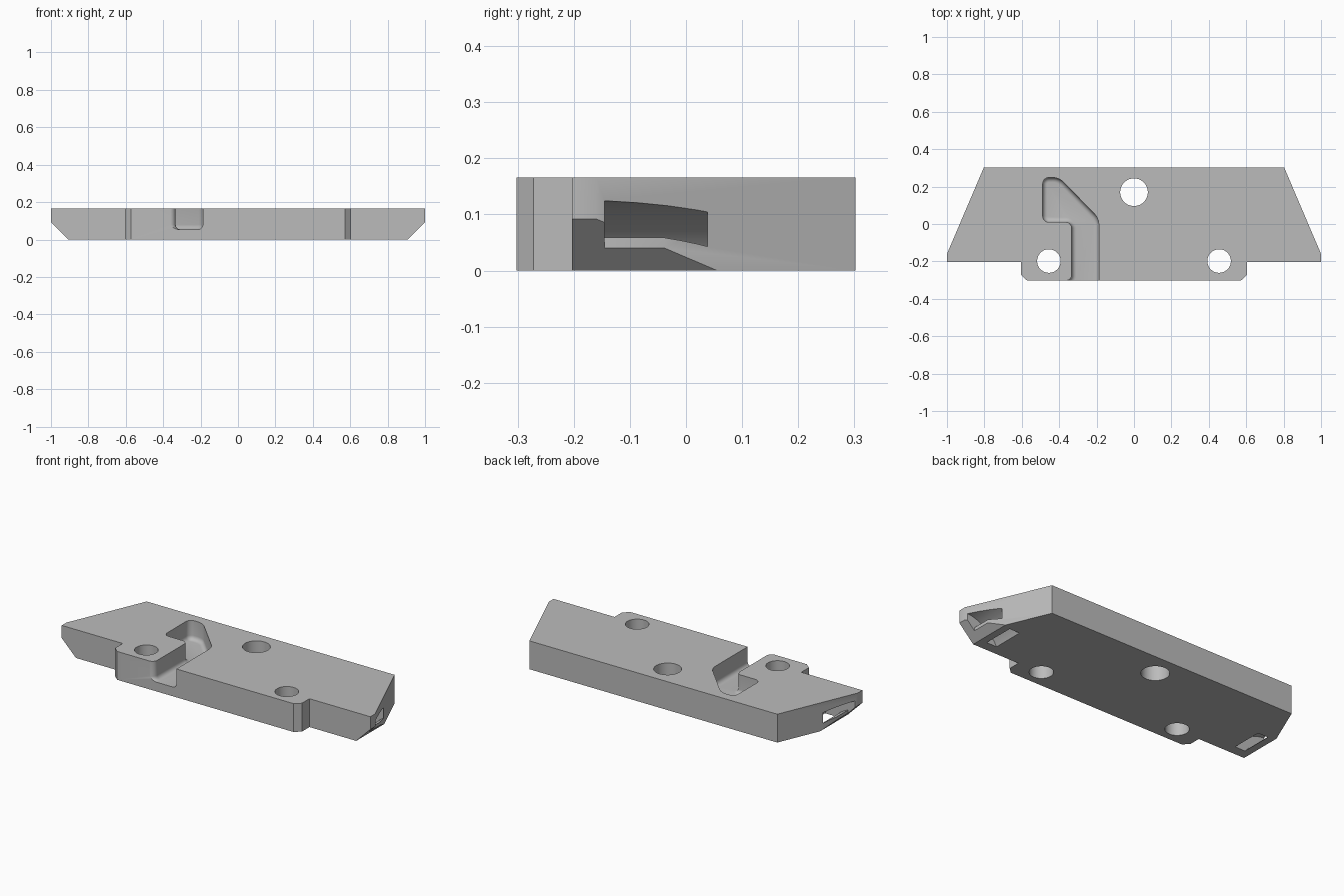
import bpy, bmesh, math
from mathutils import Vector

if "Cube" in bpy.data.objects:
    bpy.data.objects.remove(bpy.data.objects["Cube"], do_unlink=True)

HEIGHT = 0.166

grey = bpy.data.materials.new("plain grey")
grey.use_nodes = True
colour = (0.5, 0.5, 0.5, 1)
grey.diffuse_color = colour
grey.node_tree.nodes["Principled BSDF"].inputs["Base Color"].default_value = colour


def prism(name, points, offset, corner=0, floor=0):
    """Extrude a closed outline along offset, optionally rounding corners and base."""
    bm = bmesh.new()
    base = bm.faces.new([bm.verts.new(p) for p in points])
    new = bmesh.ops.extrude_face_region(bm, geom=[base], use_keep_orig=True)["geom"]
    bmesh.ops.translate(bm, vec=offset, verts=[v for v in new if isinstance(v, bmesh.types.BMVert)])
    bmesh.ops.recalc_face_normals(bm, faces=bm.faces)
    if corner:
        upright = [e for e in bm.edges if abs(e.verts[0].co.z - e.verts[1].co.z) > 0.01]
        bmesh.ops.bevel(bm, geom=upright, offset=corner, segments=6, profile=0.5, affect='EDGES')
    if floor:
        low = min(v.co.z for v in bm.verts)
        rim = [e for e in bm.edges if all(v.co.z < low + 1e-5 for v in e.verts)]
        bmesh.ops.bevel(bm, geom=rim, offset=floor, segments=5, profile=0.5, affect='EDGES')
    mesh = bpy.data.meshes.new(name)
    bm.to_mesh(mesh)
    bm.free()
    obj = bpy.data.objects.new(name, mesh)
    bpy.context.collection.objects.link(obj)
    mesh.materials.append(grey)
    return obj


def cut(cutter):
    """Subtract a cutter from the body and discard it."""
    bpy.context.view_layer.objects.active = body
    mod = body.modifiers.new("cut", 'BOOLEAN')
    mod.operation, mod.solver, mod.object = 'DIFFERENCE', 'EXACT', cutter
    bpy.ops.object.modifier_apply(modifier=mod.name)
    bpy.data.objects.remove(cutter, do_unlink=True)


# Plate: half outline mirrored, with a front tab and tapering ends
half = [(0.572, -0.302), (0.605, -0.272), (0.605, -0.203), (1, -0.203), (1, -0.16), (0.803, 0.302)]
outline = half + [(-x, y) for x, y in reversed(half)]
body = prism("mounting_plate", [(x, y, 0) for x, y in outline], (0, 0, HEIGHT))

# Curved strap slot section, from the underside out through the end
cx, cz, outer, inner, lip = 1.013, -0.12, 0.245, 0.19, 0.948


def arc(radius, start, end, steps=14):
    angles = [start + (end - start) * i / steps for i in range(steps + 1)]
    return [(cx + radius * math.cos(a), cz + radius * math.sin(a)) for a in angles]


lip_angle = math.acos((lip - cx) / inner)
slot = arc(outer, math.radians(165), math.radians(90))
slot += [(1.1, cz + outer), (1.1, cz), (lip, cz)]
slot += arc(inner, lip_angle, math.radians(165))
chamfer = [(0.858, -0.05), (1.108, 0.2), (1.108, -0.05)]

for side in (1, -1):
    cut(prism("end_chamfer", [(side * x, -0.5, z) for x, z in chamfer], (0, 1, 0)))
    cut(prism("strap_slot", [(side * x, -0.145, z) for x, z in slot], (0, 0.183, 0)))

# Angled channel opening to the front, with rounded corners and floor
channel = [(-0.188, -0.45), (-0.188, 0.03), (-0.4, 0.248), (-0.488, 0.248), (-0.488, 0.01),
           (-0.333, 0.01), (-0.333, -0.3025), (-0.45, -0.3025), (-0.45, -0.45)]
cut(prism("channel", [(x, y, 0.054) for x, y in channel], (0, 0, 0.3), corner=0.032, floor=0.025))

# Three bolt holes
for x, y, r in [(0, 0.17, 0.074), (0.455, -0.198, 0.063), (-0.455, -0.198, 0.063)]:
    ring = [(x + r * math.cos(i * math.tau / 48), y + r * math.sin(i * math.tau / 48), -0.1) for i in range(48)]
    cut(prism("bolt_hole", ring, (0, 0, 0.5)))

# Smooth the curved walls and keep the edges crisp
bpy.ops.object.select_all(action='DESELECT')
body.select_set(True)
bpy.context.view_layer.objects.active = body
bpy.ops.object.shade_smooth_by_angle(angle=math.radians(25))
